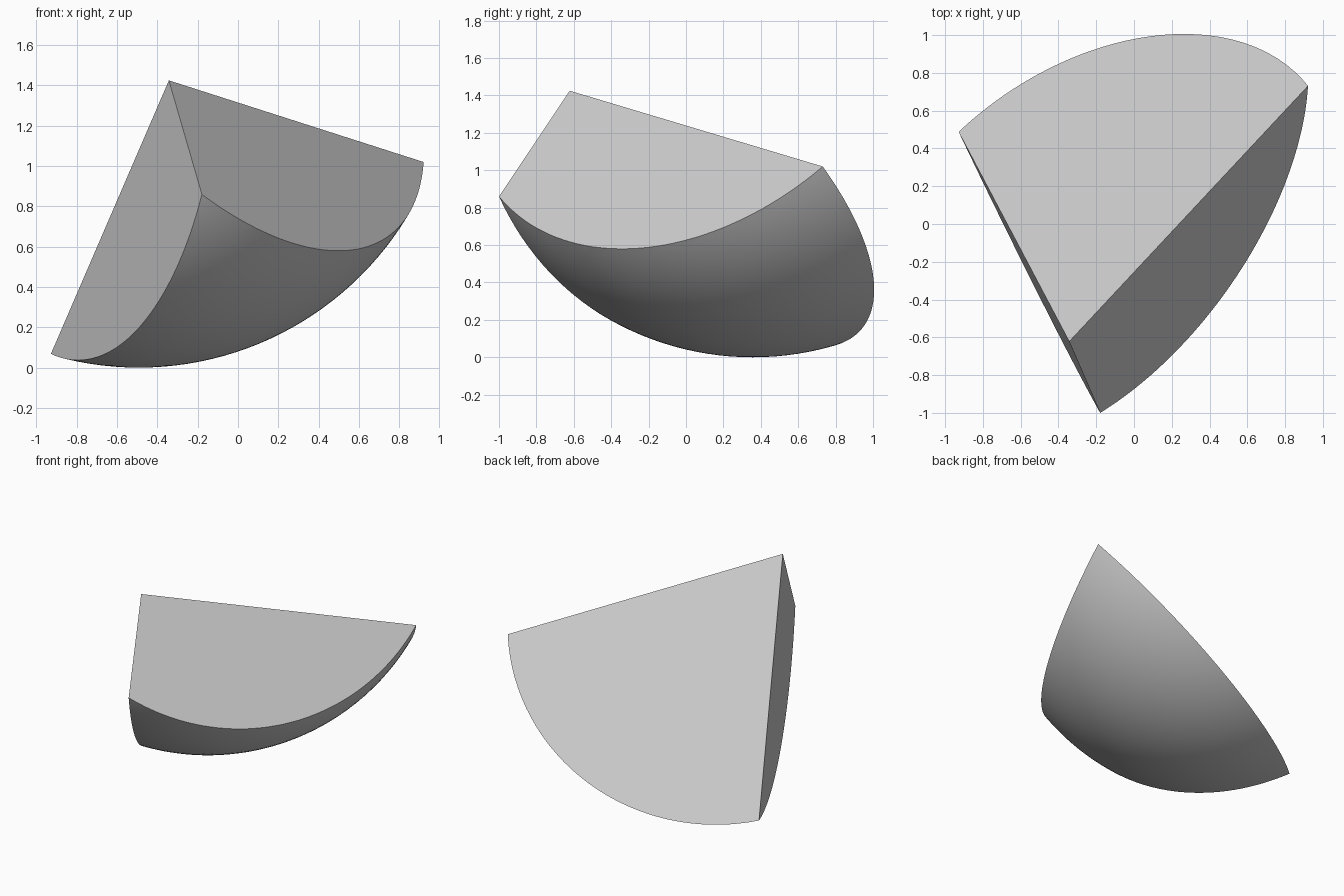
import bpy
import bmesh
from mathutils import Vector

cube = bpy.data.objects.get("Cube")
if cube:
    bpy.data.objects.remove(cube, do_unlink=True)

# Single flat grey
grey = bpy.data.materials.new("light_grey")
grey.use_nodes = True
colour = (0.6, 0.6, 0.6, 1)
grey.diffuse_color = colour
grey.node_tree.nodes["Principled BSDF"].inputs["Base Color"].default_value = colour

# Sphere that the wedge is cut from, and the wedge corners
radius = 1.558
centre = Vector((-0.492, 0.357, radius))
apex = Vector((-0.343, -0.622, 1.425))
corners = [Vector((-0.928, 0.487, 0.069)),
           Vector((0.921, 0.731, 1.02)),
           Vector((-0.179, -1.0, 0.859))]

bm = bmesh.new()
bmesh.ops.create_uvsphere(bm, u_segments=160, v_segments=80, radius=radius)
bmesh.ops.translate(bm, verts=bm.verts, vec=centre)

# Cut the three flat sides that meet at the apex, capping each one
for i in range(3):
    a, b, inner = (corners[(i + k) % 3] - apex for k in range(3))
    normal = a.cross(b).normalized()
    if normal.dot(inner) > 0:
        normal.negate()
    bmesh.ops.bisect_plane(bm, geom=bm.verts[:] + bm.edges[:] + bm.faces[:],
                           plane_co=apex, plane_no=normal, clear_outer=True)
    bmesh.ops.holes_fill(bm, edges=[e for e in bm.edges if e.is_boundary], sides=0)

bmesh.ops.recalc_face_normals(bm, faces=bm.faces)
mesh = bpy.data.meshes.new("sphere_wedge")
bm.to_mesh(mesh)
bm.free()
mesh.materials.append(grey)

wedge = bpy.data.objects.new("sphere_wedge", mesh)
bpy.context.collection.objects.link(wedge)
bpy.ops.object.select_all(action="DESELECT")
wedge.select_set(True)
bpy.context.view_layer.objects.active = wedge
bpy.ops.object.shade_smooth_by_angle()
